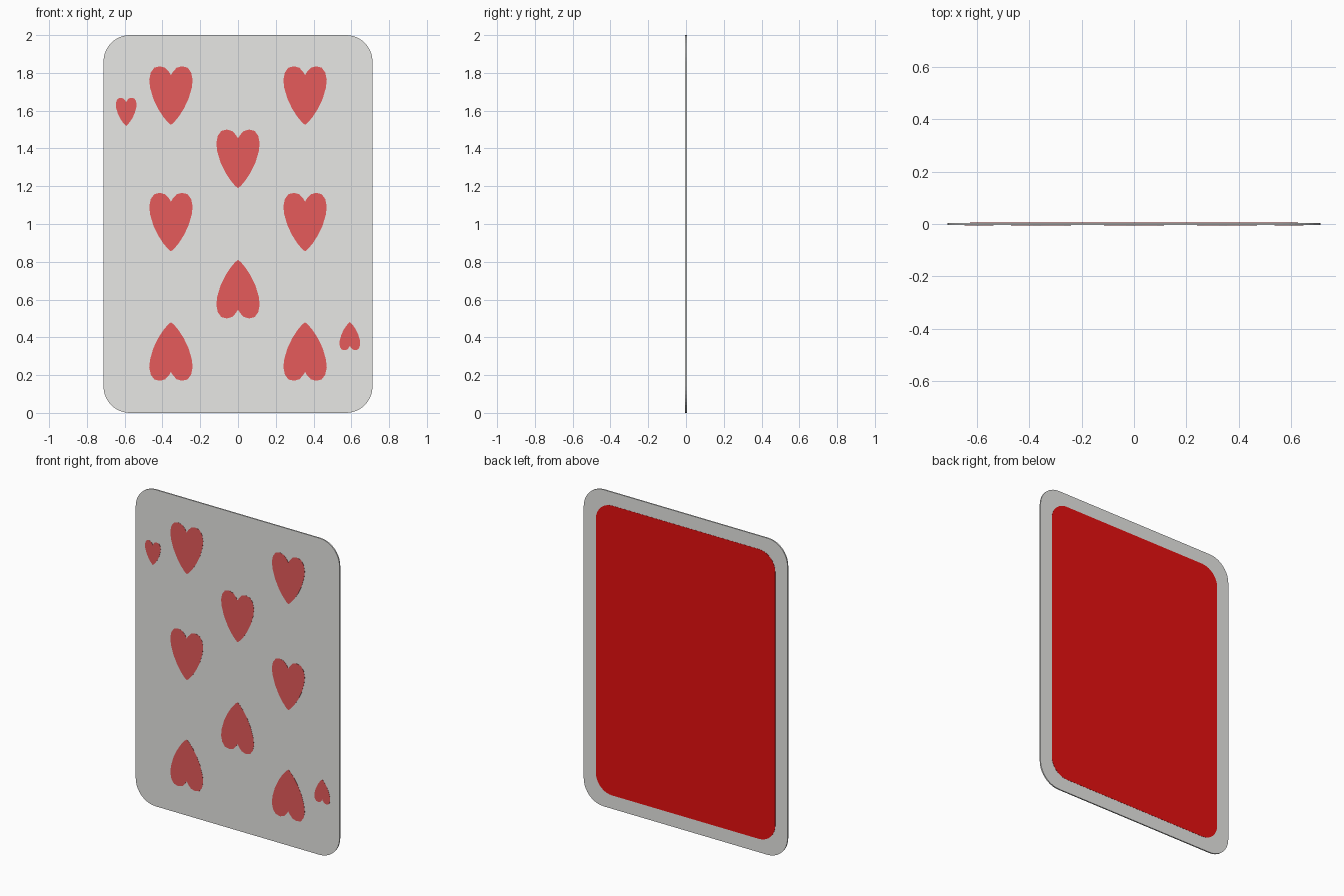
import bpy, bmesh, math

if "Cube" in bpy.data.objects:
    bpy.data.objects.remove(bpy.data.objects["Cube"])

W, H, R, INSET = 1.424, 2.0, 0.14, 0.085


def material(name, rgb):
    m = bpy.data.materials.new(name)
    m.diffuse_color = (*rgb, 1)
    m.use_nodes = True
    m.node_tree.nodes["Principled BSDF"].inputs["Base Color"].default_value = m.diffuse_color
    return m


ivory = material("ivory white", (0.80, 0.80, 0.78))
pip_red = material("soft red", (0.79, 0.105, 0.105))
back_red = material("deep red", (0.80, 0.005, 0.005))


def rounded_rect(w, h, r, steps=10):
    pts = []
    for i, (sx, sz) in enumerate([(1, 1), (-1, 1), (-1, -1), (1, -1)]):
        for k in range(steps + 1):
            a = math.pi / 2 * (i + k / steps)
            pts.append((sx * (w / 2 - r) + r * math.cos(a),
                        sz * (h / 2 - r) + r * math.sin(a)))
    return pts


def slab(name, outline, y0, y1, mat, x=0, z=1.0, scale=1.0):
    """Flat plate: an x-z outline at y0 extruded to y1."""
    bm = bmesh.new()
    face = bm.faces.new([bm.verts.new((x + px * scale, y0, z + pz * scale))
                         for px, pz in outline])
    new = bmesh.ops.extrude_face_region(bm, geom=[face])["geom"]
    for v in new:
        if isinstance(v, bmesh.types.BMVert):
            v.co.y = y1
    bmesh.ops.recalc_face_normals(bm, faces=bm.faces)
    me = bpy.data.meshes.new(name)
    bm.to_mesh(me)
    bm.free()
    me.materials.append(mat)
    ob = bpy.data.objects.new(name, me)
    bpy.context.collection.objects.link(ob)
    return ob


# Card body and coloured back panel
slab("card_body", rounded_rect(W, H, R), -0.004, 0.004, ivory)
slab("back_panel", rounded_rect(W - 2 * INSET, H - 2 * INSET, 0.115),
     0.0035, 0.005, back_red)

# Heart outline: right half from notch to tip, mirrored to the left
half = [(0, 0.108), (0.010, 0.125), (0.030, 0.147), (0.058, 0.155),
        (0.088, 0.148), (0.107, 0.122), (0.115, 0.083), (0.110, 0.040),
        (0.093, -0.018), (0.068, -0.070), (0.041, -0.112), (0.015, -0.143),
        (0, -0.155)]
heart = half + [(-x, z) for x, z in reversed(half[1:-1])]

# Heart pips: x, z, scale (negative turns the heart upside down)
pips = [(0, 1.345, 1), (0, 0.655, -1),
        (-0.592, 1.594, 0.48), (0.592, 0.406, -0.48)]
for side in (-1, 1):
    pips += [(side * 0.355, 1.68, 1), (side * 0.355, 1.01, 1),
             (side * 0.355, 0.325, -1)]
for i, (x, z, s) in enumerate(pips):
    slab(f"heart_pip_{i + 1}", heart, -0.005, -0.0035, pip_red, x, z, s)
